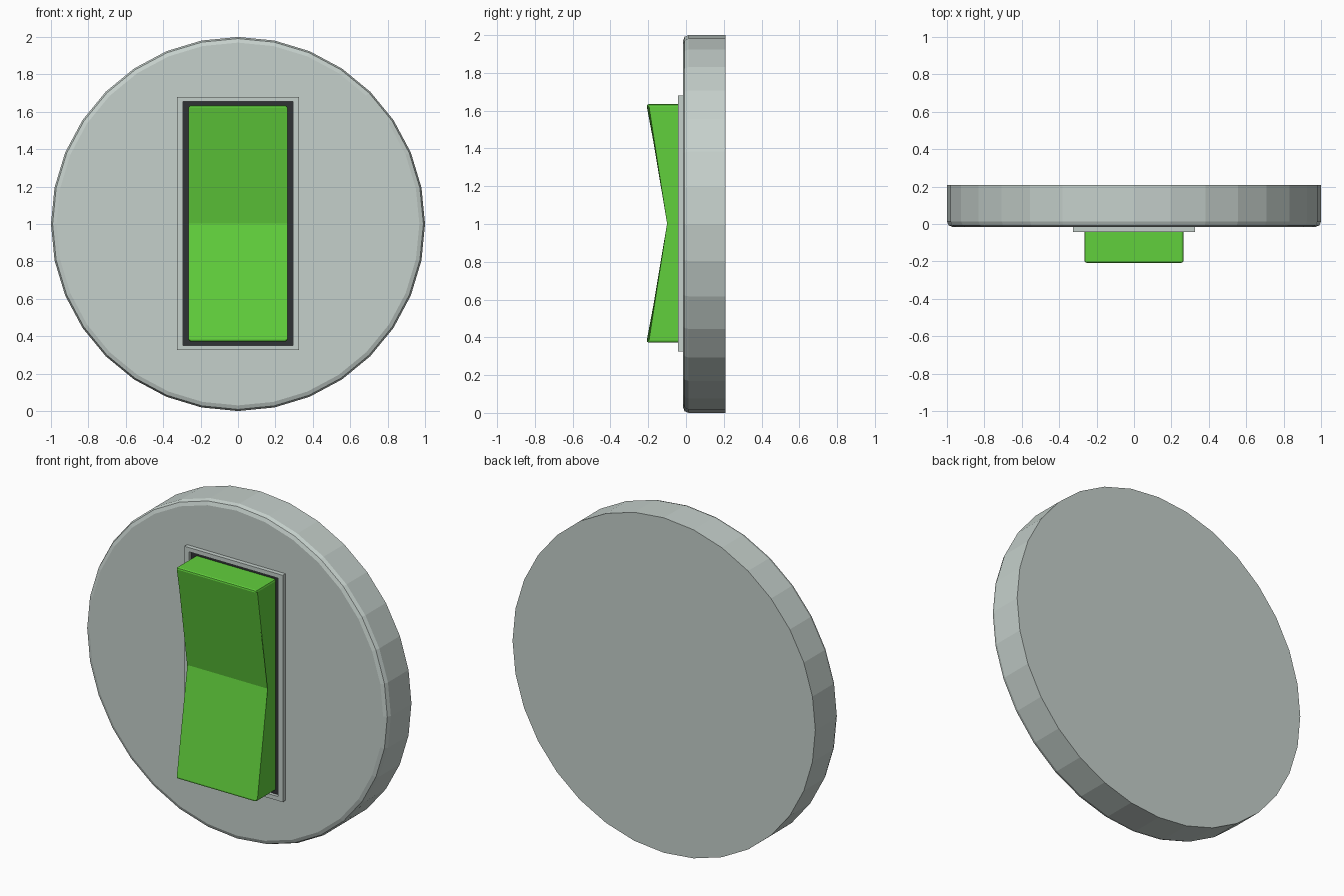
import bpy, bmesh, math
from mathutils import Matrix

if "Cube" in bpy.data.objects:
    bpy.data.objects.remove(bpy.data.objects["Cube"])


def material(name, rgb):
    m = bpy.data.materials.new(name)
    m.diffuse_color = (*rgb, 1.0)
    m.use_nodes = True
    m.node_tree.nodes["Principled BSDF"].inputs["Base Color"].default_value = m.diffuse_color
    return m


GREY = material("light grey", (0.56, 0.63, 0.60))
GREEN = material("bright green", (0.12, 0.63, 0.045))
DARK = material("charcoal", (0.03, 0.032, 0.035))


def finish(bm, name, mat):
    bmesh.ops.recalc_face_normals(bm, faces=bm.faces)
    mesh = bpy.data.meshes.new(name)
    bm.to_mesh(mesh)
    bm.free()
    mesh.materials.append(mat)
    obj = bpy.data.objects.new(name, mesh)
    bpy.context.collection.objects.link(obj)
    return obj


def bevel(bm, edges, width, segments):
    bmesh.ops.bevel(bm, geom=edges, offset=width, offset_type='OFFSET',
                    segments=segments, profile=0.5, affect='EDGES')


def rect(bm, hx, hz, y):
    return [bm.verts.new((sx * hx, y, 1.003 + sz * hz))
            for sx, sz in ((-1, -1), (1, -1), (1, 1), (-1, 1))]


DISC_FRONT, BACK = -0.016, 0.208

# Round base: 32-sided disc with a rounded front rim
bm = bmesh.new()
depth = BACK - DISC_FRONT
bmesh.ops.create_cone(
    bm, cap_ends=True, segments=32, radius1=1, radius2=1, depth=depth,
    matrix=Matrix.Translation((0, DISC_FRONT + depth / 2, 1)) @ Matrix.Rotation(math.pi / 2, 4, 'X'))
rim = [e for e in bm.edges if all(v.co.y < DISC_FRONT + 0.001 for v in e.verts)]
bevel(bm, rim, 0.03, 2)
finish(bm, "round_base", GREY)

# Thin rectangular frame around the switch
bm = bmesh.new()
sizes = (0.325, 0.677), (0.295, 0.652)
loops = [rect(bm, *sizes[0], DISC_FRONT), rect(bm, *sizes[0], -0.042),
         rect(bm, *sizes[1], -0.042), rect(bm, *sizes[1], DISC_FRONT)]
for a, b in zip(loops, loops[1:] + loops[:1]):
    for i in range(4):
        j = (i + 1) % 4
        bm.faces.new((a[i], a[j], b[j], b[i]))
finish(bm, "switch_frame", GREY)

# Dark plate showing in the gap between frame and rocker
bm = bmesh.new()
front, back = rect(bm, 0.295, 0.652, -0.023), rect(bm, 0.295, 0.652, DISC_FRONT)
bm.faces.new(front)
bm.faces.new(back)
for i in range(4):
    j = (i + 1) % 4
    bm.faces.new((front[i], front[j], back[j], back[i]))
finish(bm, "gap_plate", DARK)

# Rocker: V-shaped side profile (y, z) extruded across x
bm = bmesh.new()
profile = [(-0.018, 0.372), (-0.21, 0.372), (-0.088, 1.003), (-0.21, 1.634), (-0.018, 1.634)]
left, right = ([bm.verts.new((x, y, z)) for y, z in profile] for x in (-0.265, 0.265))
bm.faces.new(left)
bm.faces.new(right)
for i in range(5):
    j = (i + 1) % 5
    bm.faces.new((left[i], left[j], right[j], right[i]))
# round every visible outer edge, leaving the valley and the back sharp
soft = [e for e in bm.edges
        if any(v.co.y < -0.15 for v in e.verts)]
bevel(bm, soft, 0.012, 2)
finish(bm, "rocker", GREEN)
